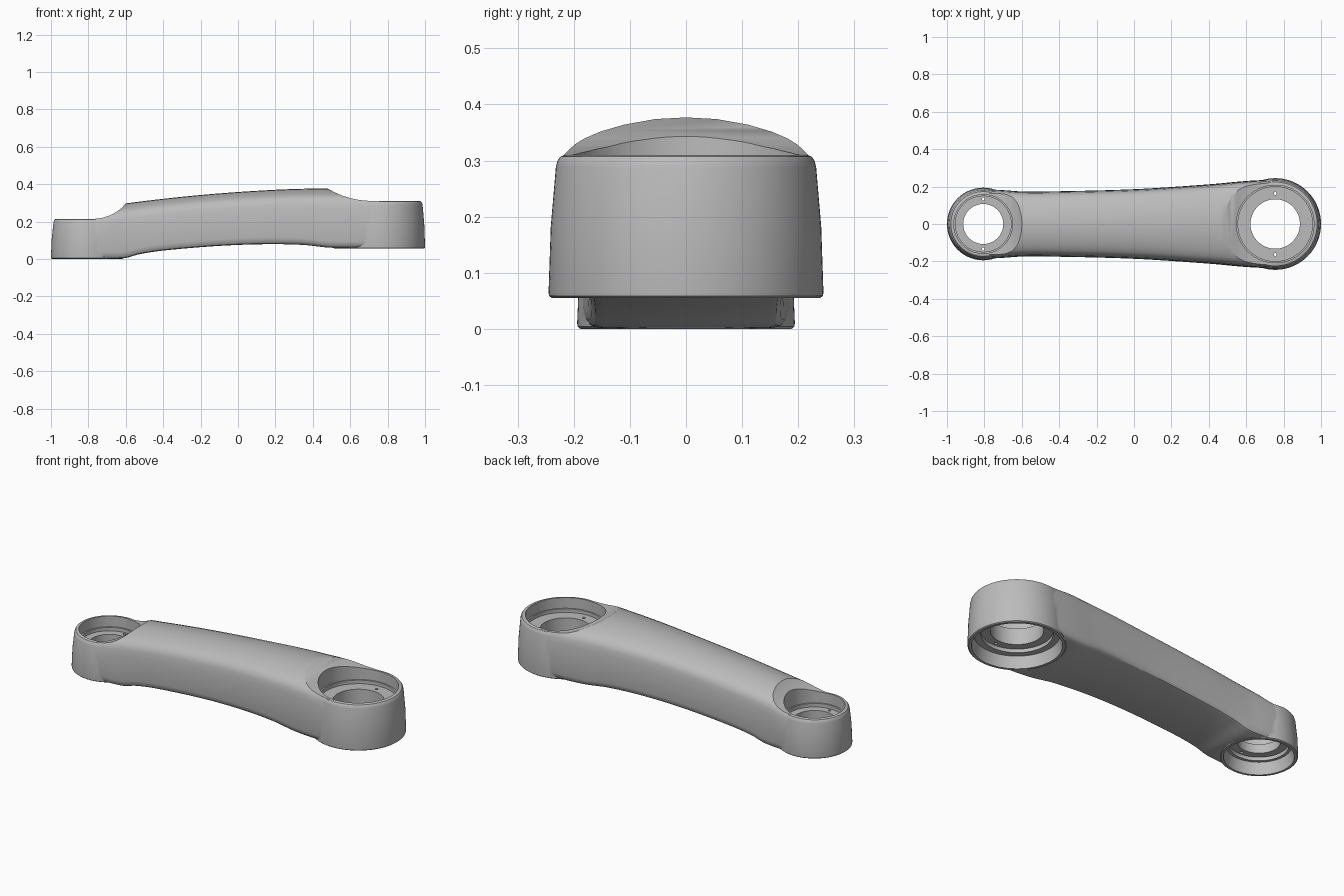
import bpy, bmesh, math
from mathutils import Vector

old = bpy.data.objects.get("Cube")
if old:
    bpy.data.objects.remove(old, do_unlink=True)

grey = bpy.data.materials.new("light_grey")
grey.use_nodes = True
grey.diffuse_color = (0.5, 0.5, 0.5, 1)
grey.node_tree.nodes["Principled BSDF"].inputs["Base Color"].default_value = (0.5, 0.5, 0.5, 1)


def finish(bm, name):
    bmesh.ops.recalc_face_normals(bm, faces=bm.faces)
    mesh = bpy.data.meshes.new(name)
    bm.to_mesh(mesh)
    bm.free()
    obj = bpy.data.objects.new(name, mesh)
    bpy.context.collection.objects.link(obj)
    mesh.materials.append(grey)
    return obj


def skin(bm, rings, closed=False):
    """Join equal-length point rings with quads; cap the ends unless closed."""
    loops = [[bm.verts.new(p) for p in ring] for ring in rings]
    pairs = list(zip(loops, loops[1:]))
    if closed:
        pairs.append((loops[-1], loops[0]))
    for a, b in pairs:
        for i in range(len(a)):
            j = (i + 1) % len(a)
            bm.faces.new((a[i], a[j], b[j], b[i]))
    if not closed:
        bm.faces.new(loops[0])
        bm.faces.new(loops[-1])


def lathe(name, cx, profile, sides=96, cy=0):
    """Solid of revolution about a vertical axis, profile of (radius, z)."""
    bm = bmesh.new()
    turn = [2 * math.pi * i / sides for i in range(sides)]
    skin(bm, [[(cx + r * math.cos(a), cy + r * math.sin(a), z) for a in turn]
              for r, z in profile])
    return finish(bm, name)


def extrude_y(name, outline):
    bm = bmesh.new()
    skin(bm, [[(x, y, z) for x, z in outline] for y in (-0.5, 0.5)])
    return finish(bm, name)


def combine(target, other, operation):
    mod = target.modifiers.new("cut", "BOOLEAN")
    mod.operation = operation
    mod.solver = "EXACT"
    mod.object = other
    bpy.context.view_layer.objects.active = target
    bpy.ops.object.modifier_apply(modifier=mod.name)
    bpy.data.objects.remove(other, do_unlink=True)


def curve(points, x):
    """Smooth interpolation through (x, value) points."""
    n = len(points)
    for i in range(n - 1):
        x0, v0 = points[i]
        x1, v1 = points[i + 1]
        if x <= x1 or i == n - 2:
            slope = lambda k: ((points[min(k + 1, n - 1)][1] - points[max(k - 1, 0)][1])
                               / (points[min(k + 1, n - 1)][0] - points[max(k - 1, 0)][0]))
            h = x1 - x0
            t = max(0, min(1, (x - x0) / h))
            return ((2*t**3 - 3*t**2 + 1) * v0 + (t**3 - 2*t**2 + t) * h * slope(i)
                    + (3*t**2 - 2*t**3) * v1 + (t**3 - t**2) * h * slope(i + 1))


SMALL_X, BIG_X = -0.806, 0.755

# Arm: crowned section swept along x with varying width, top and bottom
WIDTH = [(-0.81, 0.187), (-0.7, 0.181), (-0.6, 0.174), (-0.45, 0.174), (0, 0.186),
         (0.4, 0.212), (0.6, 0.23), (0.76, 0.238)]
TOP = [(-0.81, 0.26), (-0.6, 0.297), (-0.2, 0.342), (0.2, 0.37), (0.48, 0.377), (0.76, 0.372)]
BOTTOM = [(-0.81, 0.004), (-0.61, 0.004), (-0.53, 0.025), (-0.4, 0.045), (-0.1, 0.07),
          (0.15, 0.079), (0.35, 0.075), (0.5, 0.06), (0.76, 0.06)]


def arm_section(x):
    w, top, low = curve(WIDTH, x), curve(TOP, x), curve(BOTTOM, x)
    half = [(0.86, low), (0.93, low + 0.004), (0.975, low + 0.014), (1, low + 0.035),
            (0.99, (low + top) / 2), (0.975, top - 0.11), (0.955, top - 0.08),
            (0.925, top - 0.063), (0.87, top - 0.048), (0.8, top - 0.037),
            (0.68, top - 0.025), (0.5, top - 0.013), (0.25, top - 0.003)]
    right = [(x, w * k, z) for k, z in half]
    return right + [(x, 0, top)] + [(x, -y, z) for x, y, z in reversed(right)]


bm = bmesh.new()
STEPS = 64
skin(bm, [arm_section(SMALL_X + (BIG_X - SMALL_X) * i / STEPS) for i in range(STEPS + 1)])
arm = finish(bm, "arm_link")

# Concave scoops lowering the crown to each joint
combine(arm, extrude_y("big_scoop", [
    (0.44, 0.6), (0.44, 0.397), (0.48, 0.376), (0.52, 0.355), (0.56, 0.338), (0.6, 0.325),
    (0.64, 0.317), (0.68, 0.312), (0.73, 0.309), (1.2, 0.309), (1.2, 0.6)]), "DIFFERENCE")
combine(arm, extrude_y("small_scoop", [
    (-0.57, 0.6), (-0.57, 0.335), (-0.6, 0.296), (-0.625, 0.27), (-0.655, 0.248),
    (-0.69, 0.231), (-0.73, 0.219), (-0.78, 0.213), (-1.2, 0.213), (-1.2, 0.6)]), "DIFFERENCE")


def joint(cx, radius, top_radius, low, top, recess, hole, pin):
    """Drafted round housing with stepped recesses, a bore and two pin holes."""
    mid = (low + top) / 2
    combine(arm, lathe("housing", cx, [
        (radius - 0.006, low), (radius - 0.001, low + 0.004), (radius, low + 0.01),
        (radius - 0.004, mid), (top_radius, top - 0.022), (top_radius - 0.003, top - 0.01),
        (top_radius - 0.008, top - 0.003), (top_radius - 0.016, top)]), "UNION")
    combine(arm, lathe("bore", cx, [
        (recess + 0.018, low - 0.1), (recess + 0.018, low + 0.004), (recess + 0.006, low + 0.065),
        (pin + 0.015, low + 0.065), (pin + 0.015, low + 0.085), (hole, low + 0.085),
        (hole, top - 0.08), (recess - 0.008, top - 0.08), (recess - 0.008, top - 0.06),
        (recess, top - 0.06), (recess, top + 0.3)]), "DIFFERENCE")
    for side in (-1, 1):
        combine(arm, lathe("pin_hole", cx, [(0.008, low), (0.008, top)], 16, side * pin),
                "DIFFERENCE")


joint(BIG_X, 0.245, 0.232, 0.055, 0.31, 0.207, 0.132, 0.163)
joint(SMALL_X, 0.194, 0.181, 0.0, 0.215, 0.157, 0.107, 0.133)

bpy.ops.object.select_all(action="DESELECT")
arm.select_set(True)
bpy.context.view_layer.objects.active = arm
bpy.ops.object.shade_smooth_by_angle(angle=math.radians(32))
